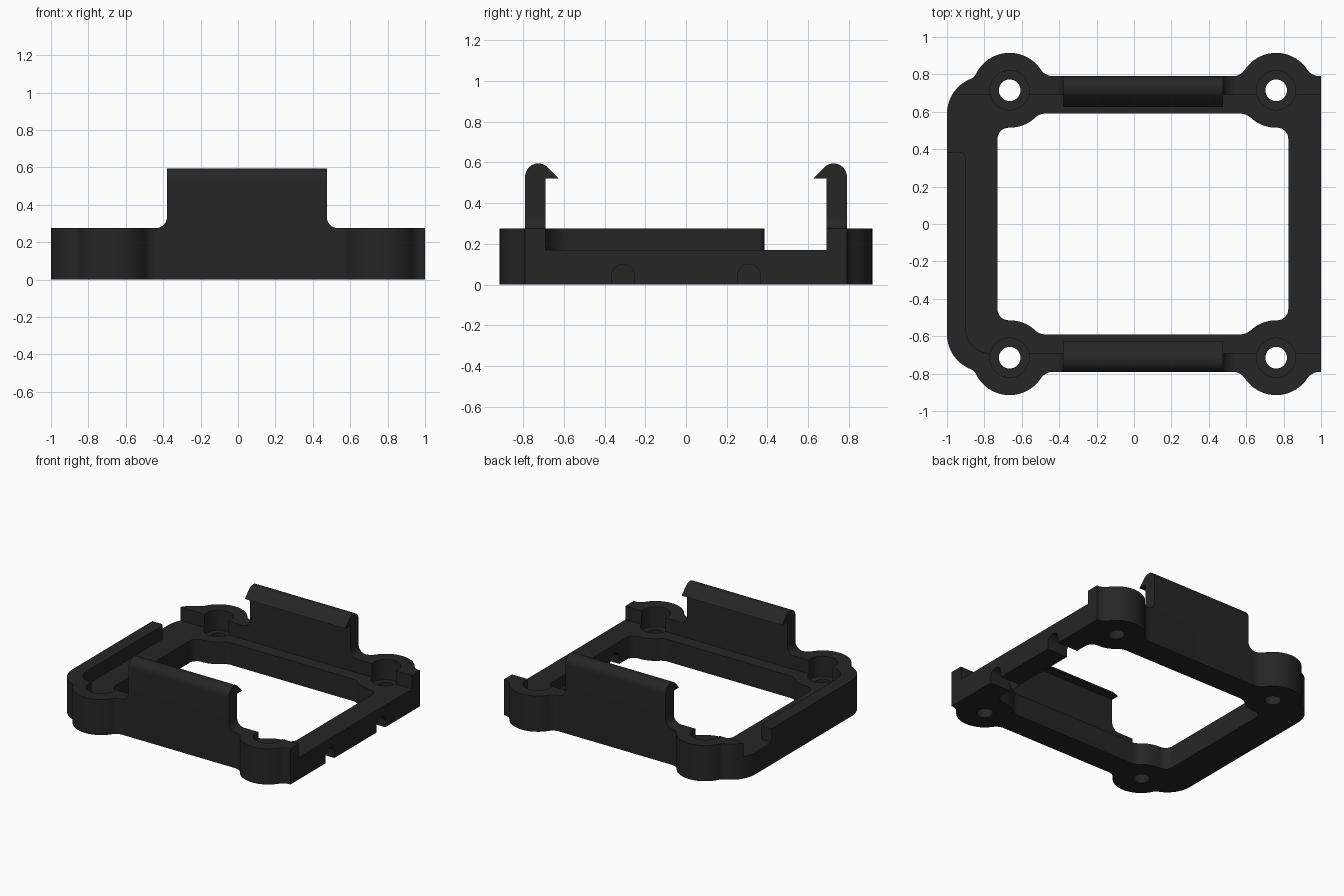
import bpy, bmesh, math
from mathutils import Vector

if "Cube" in bpy.data.objects:
    bpy.data.objects.remove(bpy.data.objects["Cube"])

black = bpy.data.materials.new("black_plastic")
black.diffuse_color = (0.019, 0.019, 0.019, 1)
black.use_nodes = True
black.node_tree.nodes["Principled BSDF"].inputs["Base Color"].default_value = black.diffuse_color

TOP, FLOOR, POCKET = 0.275, 0.17, 0.12      # rim, tray floor and screw pocket heights
MID, BX, BY, R = 0.0475, 0.7125, 0.715, 0.2  # screw boss centres and radius


def arc(c, r, a0, a1, n=12):
    """Points on an arc, angles in degrees."""
    return [(c[0] + r * math.cos(math.radians(a0 + (a1 - a0) * i / n)),
             c[1] + r * math.sin(math.radians(a0 + (a1 - a0) * i / n))) for i in range(n + 1)]


def angle(p, q):
    return math.degrees(math.atan2(q[1] - p[1], q[0] - p[0]))


def prism(name, pts, lo, hi, axis="z"):
    """Extrude a flat outline along an axis."""
    place = {"x": lambda u, v, w: (w, u, v),
             "y": lambda u, v, w: (u, w, v),
             "z": lambda u, v, w: (u, v, w)}[axis]
    bm = bmesh.new()
    a = [bm.verts.new(place(u, v, lo)) for u, v in pts]
    b = [bm.verts.new(place(u, v, hi)) for u, v in pts]
    bm.faces.new(a)
    bm.faces.new(b)
    for i in range(len(pts)):
        j = (i + 1) % len(pts)
        bm.faces.new((a[i], a[j], b[j], b[i]))
    bmesh.ops.remove_doubles(bm, verts=bm.verts, dist=1e-5)
    bmesh.ops.recalc_face_normals(bm, faces=bm.faces)
    me = bpy.data.meshes.new(name)
    bm.to_mesh(me)
    bm.free()
    me.materials.append(black)
    ob = bpy.data.objects.new(name, me)
    bpy.context.collection.objects.link(ob)
    return ob


def select(ob):
    bpy.ops.object.select_all(action="DESELECT")
    ob.select_set(True)
    bpy.context.view_layer.objects.active = ob


def cut(ob, cutter):
    mod = ob.modifiers.new("cut", "BOOLEAN")
    mod.operation, mod.solver, mod.object = "DIFFERENCE", "EXACT", cutter
    select(ob)
    bpy.ops.object.modifier_apply(modifier=mod.name)
    bpy.data.objects.remove(cutter)


def mirror_y(half):
    return half + [(x, -y) for x, y in reversed(half)]


# Outer outline: bosses blended into the straight sides, rounded left corners
f, side = 0.08, 0.79
right, left = (MID + BX, BY), (MID - BX, BY)
dx = math.sqrt((R + f) ** 2 - (side + f - BY) ** 2)
a = math.degrees(math.atan2(side + f - BY, dx))
half = [(1, side)]
half += arc((right[0] + dx, side + f), f, 270, 180 + a, 8)
half += arc(right, R, a, 180 - a, 24)
half += arc((right[0] - dx, side + f), f, 360 - a, 270, 8)
half += arc((left[0] + dx, side + f), f, 270, 180 + a, 8)
corner, g = Vector((-0.8, 0.59)), 0.05
d = corner - Vector(left)
blend = Vector(left) + d / 2 + Vector((d.y, -d.x)).normalized() * math.sqrt((R + g) ** 2 - d.length_squared / 4)
half += arc(left, R, a, angle(left, blend), 24)
half += arc(blend, g, angle(blend, left), angle(blend, corner), 6)
half += arc(corner, R, angle(corner, blend), 180, 10)
frame = prism("frame", mirror_y(half), 0, TOP)

# Central window with bosses bulging inward
wall, inner, h = 0.825, 0.59, 0.06
c1 = (wall - h, BY - math.sqrt((R + h) ** 2 - (wall - h - right[0]) ** 2))
c2 = (right[0] - math.sqrt((R + f) ** 2 - (BY - inner + f) ** 2), inner - f)
q = arc(c1, h, 0, angle(c1, right), 8)
q += arc(right, R, angle(right, c1) % 360, angle(right, c2) % 360, 12)
q += arc(c2, f, angle(c2, right), 90, 8)
q += [(2 * MID - x, y) for x, y in reversed(q)]
cut(frame, prism("window_cutter", mirror_y(q), -1, 1))

# Shallow tray, open on the right and at the back of the left side
tray = [(1.2, -0.69), (1.2, 0.69), (-1.2, 0.69), (-1.2, 0.385)]
tray += arc((-0.93, 0.355), 0.03, 90, 0, 6) + arc((-0.77, -0.56), 0.13, 180, 270, 10)
cut(frame, prism("tray_cutter", tray, FLOOR, 1))

# Screw holes with round pockets
for x in (left[0], right[0]):
    for s in (-1, 1):
        cut(frame, prism("pocket_cutter", arc((x, s * BY), 0.105, 0, 360, 40)[:-1], POCKET, 1))
        cut(frame, prism("hole_cutter", arc((x, s * BY), 0.058, 0, 360, 32)[:-1], -1, 1))

# Arched channels under the right rail
for y in (-0.31, 0.31):
    arch = [(y - 0.055, -0.1), (y + 0.055, -0.1)] + arc((y, 0.045), 0.055, 0, 180, 16)
    cut(frame, prism("channel_cutter", arch, 0.6, 1.2, "x"))

# Hooked clips on the front and back, with flared feet
parts = [frame]
X0, X1 = -0.38, 0.475
for s, where in ((-1, "front"), (1, "back")):
    hook = [(0.69, TOP), (0.79, TOP)] + arc((0.725, 0.53), 0.065, 0, 135, 14) + [(0.625, 0.52), (0.69, 0.52)]
    parts.append(prism(where + "_clip", [(s * y, z) for y, z in hook], X0, X1, "x"))
    for x, t, end in ((X0, -1, "left"), (X1, 1, "right")):
        foot = [(0, TOP)] + arc((-0.06, TOP + 0.06), 0.06, 0, -90, 8)
        foot = [(x - t * u, z) for u, z in foot]
        parts.append(prism(f"{where}_clip_{end}_foot", foot, s * 0.69, s * 0.79, "y"))

for ob in parts:
    select(ob)
    bpy.ops.object.shade_smooth_by_angle(angle=math.radians(30))
